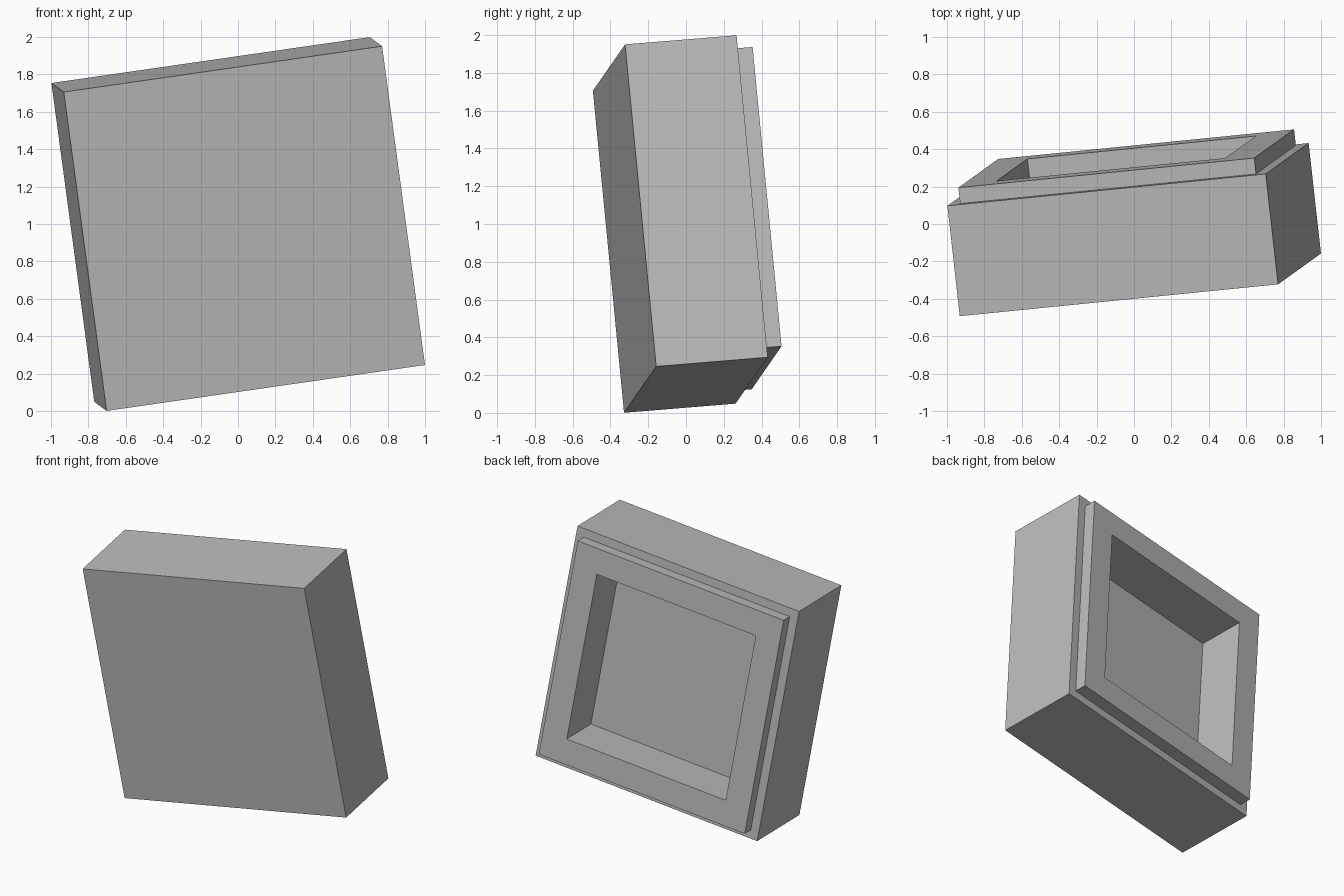
import bpy, bmesh
from mathutils import Vector, Matrix

if "Cube" in bpy.data.objects:
    bpy.data.objects.remove(bpy.data.objects["Cube"])

SIDE, DEPTH, RAISE, RECESS = 1.728, 0.596, 0.086, 0.341

grey = bpy.data.materials.new("mid_grey")
grey.diffuse_color = (0.5, 0.5, 0.5, 1)
grey.use_nodes = True
grey.node_tree.nodes["Principled BSDF"].inputs["Base Color"].default_value = grey.diffuse_color

# Square block, local y pointing to its back, back face at y = 0
bm = bmesh.new()
bmesh.ops.create_cube(bm, size=1)
bmesh.ops.scale(bm, vec=(SIDE, DEPTH, SIDE), verts=bm.verts)
bmesh.ops.translate(bm, vec=(0, -DEPTH / 2, 0), verts=bm.verts)
bm.normal_update()
back = max(bm.faces, key=lambda f: f.normal.y)


def step(face, margin, shift):
    """Inset a face, then extrude the inner part straight along y."""
    bmesh.ops.inset_region(bm, faces=[face], thickness=margin)
    new = bmesh.ops.extrude_discrete_faces(bm, faces=[face])["faces"][0]
    bmesh.ops.translate(bm, vec=(0, shift, 0), verts=new.verts)
    bm.normal_update()
    return new


# Raised square panel, then the square recess inside it
panel = step(back, SIDE * 0.05, RAISE)
step(panel, SIDE * 0.15, -RECESS)
bmesh.ops.recalc_face_normals(bm, faces=bm.faces)

mesh = bpy.data.meshes.new("recessed_block")
bm.to_mesh(mesh)
bm.free()
mesh.materials.append(grey)
block = bpy.data.objects.new("recessed_block", mesh)
bpy.context.collection.objects.link(block)

# Tilted pose, balanced on one lower corner
side = Vector((1.70, 0.17, 0.245)).normalized()
up = Vector((-0.23, -0.165, 1.705))
up = (up - side * up.dot(side)).normalized()
depth = up.cross(side)
pose = Matrix((side, depth, up)).transposed().to_4x4()
block.matrix_world = Matrix.Translation((-0.032, 0.265, 1.024)) @ pose
